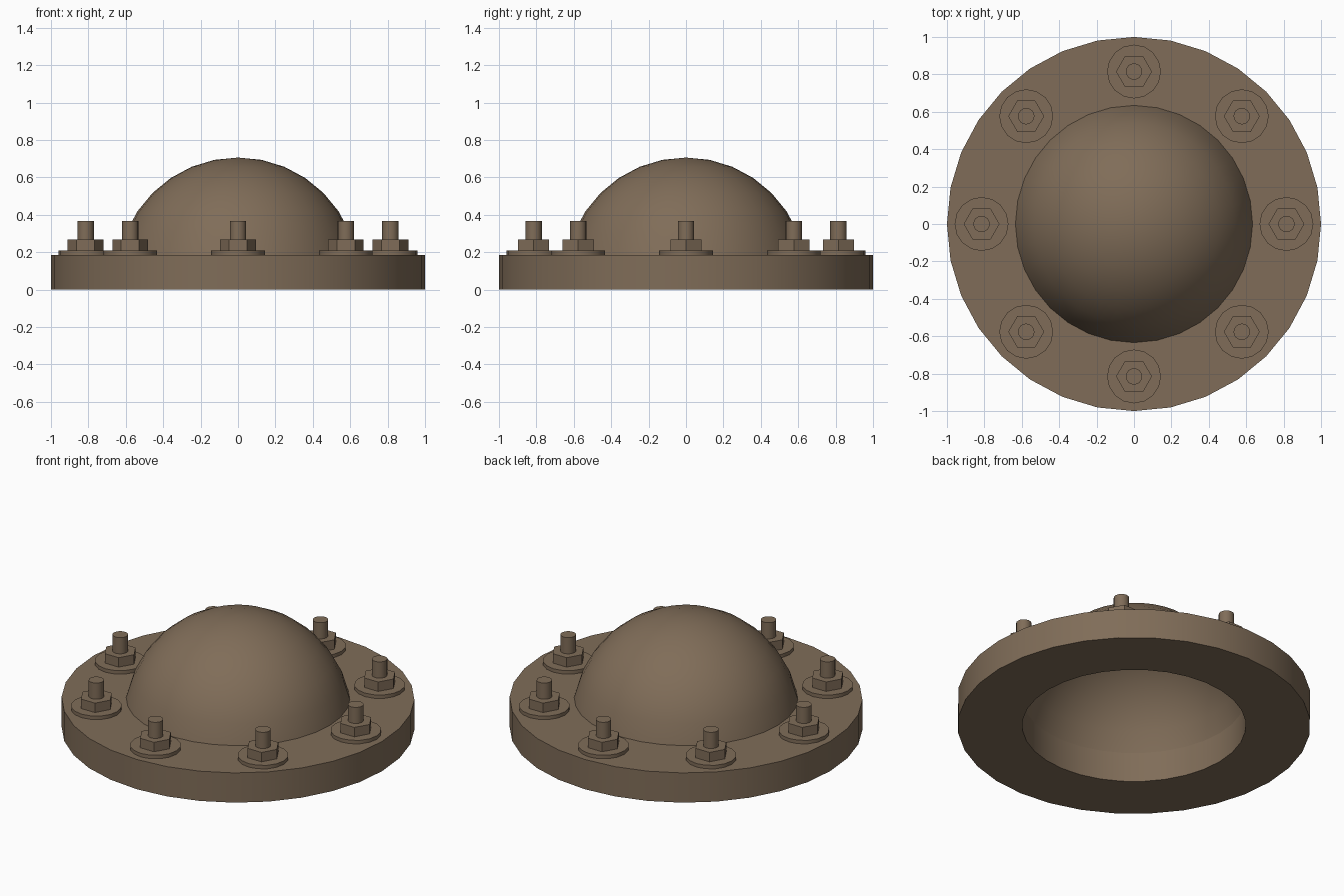
import bpy, bmesh, math

if "Cube" in bpy.data.objects:
    bpy.data.objects.remove(bpy.data.objects["Cube"])

bronze = bpy.data.materials.new("dull_bronze")
bronze.diffuse_color = (0.215, 0.152, 0.098, 1)
bronze.use_nodes = True
bronze.node_tree.nodes["Principled BSDF"].inputs["Base Color"].default_value = bronze.diffuse_color


def finish(bm, name):
    bmesh.ops.remove_doubles(bm, verts=bm.verts, dist=1e-5)
    bmesh.ops.recalc_face_normals(bm, faces=bm.faces)
    me = bpy.data.meshes.new(name)
    bm.to_mesh(me)
    bm.free()
    me.materials.append(bronze)
    ob = bpy.data.objects.new(name, me)
    bpy.context.collection.objects.link(ob)
    bpy.ops.object.select_all(action='DESELECT')
    ob.select_set(True)
    bpy.context.view_layer.objects.active = ob
    bpy.ops.object.shade_smooth_by_angle(angle=math.radians(30))
    return ob


def lathe(name, profile, steps=32, closed=False):
    """Revolve an (r, z) profile about z."""
    bm = bmesh.new()
    vs = [bm.verts.new((r, 0, z)) for r, z in profile]
    pairs = list(zip(vs, vs[1:])) + ([(vs[-1], vs[0])] if closed else [])
    edges = [bm.edges.new(p) for p in pairs]
    bmesh.ops.spin(bm, geom=vs + edges, cent=(0, 0, 0), axis=(0, 0, 1),
                   angle=2 * math.pi, steps=steps)
    return finish(bm, name)


def cylinder(name, x, y, z0, z1, radius, sides):
    # vertex 0 of the n-gon lies on the x axis
    bm = bmesh.new()
    ring = [bm.verts.new((x + radius * math.cos(2 * math.pi * i / sides),
                          y + radius * math.sin(2 * math.pi * i / sides), z0))
            for i in range(sides)]
    face = bm.faces.new(ring)
    bm.normal_update()
    out = bmesh.ops.extrude_face_region(bm, geom=[face], use_keep_orig=True)
    for v in out["geom"]:
        if isinstance(v, bmesh.types.BMVert):
            v.co.z = z1
    return finish(bm, name)


TOP = 0.186      # flange thickness
R_IN = 0.634     # opening radius

# Ring flange with open bore
lathe("flange", [(R_IN, TOP), (1, TOP), (1, 0), (R_IN, 0)], closed=True)

# Shallow spherical dome, open below
span = math.radians(78.75)
R = R_IN / math.sin(span)
H = R * (1 - math.cos(span))
lathe("dome", [(R * math.sin(span * i / 7),
                TOP + H - R * (1 - math.cos(span * i / 7))) for i in range(8)])

# Eight bolts: washer, hex nut, stud
for k in range(8):
    a = k * math.pi / 4
    x, y = 0.815 * math.cos(a), 0.815 * math.sin(a)
    cylinder(f"washer_{k}", x, y, TOP, 0.208, 0.144, 16)
    cylinder(f"nut_{k}", x, y, 0.208, 0.267, 0.096, 6)
    cylinder(f"stud_{k}", x, y, 0.267, 0.368, 0.044, 16)
